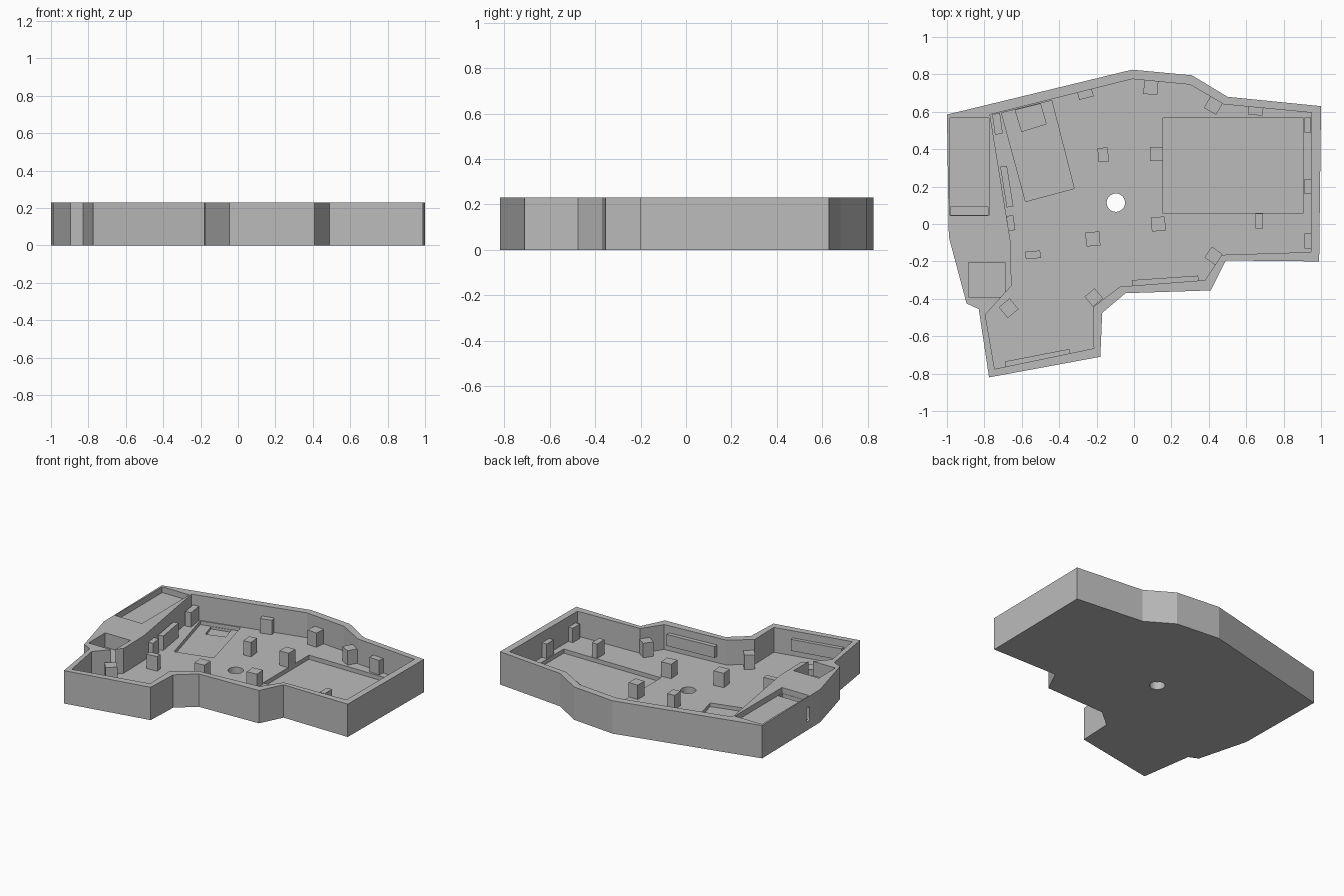
import bpy, bmesh, math
from mathutils import Matrix, Vector

if "Cube" in bpy.data.objects:
    bpy.data.objects.remove(bpy.data.objects["Cube"])

HEIGHT, FLOOR, POST_TOP = 0.23, 0.056, 0.157

grey = bpy.data.materials.new("plain grey")
grey.diffuse_color = (0.5, 0.5, 0.5, 1)
grey.use_nodes = True
grey.node_tree.nodes["Principled BSDF"].inputs["Base Color"].default_value = grey.diffuse_color


def prism(name, outline, z0, z1, matrix=None):
    """Extrude a flat outline from z0 to z1."""
    bm = bmesh.new()
    face = bm.faces.new([bm.verts.new((x, y, z0)) for x, y in outline])
    top = bmesh.ops.extrude_face_region(bm, geom=[face])["geom"]
    bmesh.ops.translate(bm, vec=(0, 0, z1 - z0),
                        verts=[v for v in top if isinstance(v, bmesh.types.BMVert)])
    bmesh.ops.recalc_face_normals(bm, faces=bm.faces)
    if matrix:
        bm.transform(matrix)
    mesh = bpy.data.meshes.new(name)
    bm.to_mesh(mesh)
    bm.free()
    mesh.materials.append(grey)
    obj = bpy.data.objects.new(name, mesh)
    bpy.context.collection.objects.link(obj)
    return obj


def rect(x0, x1, y0, y1):
    return [(x0, y0), (x1, y0), (x1, y1), (x0, y1)]


def capsule(length, width, n=10):
    r, h = width / 2, length / 2 - width / 2
    pts = []
    for sx, start in ((1, -90), (-1, 90)):
        for i in range(n + 1):
            a = math.radians(start + 180 * i / n)
            pts.append((sx * h + r * math.cos(a), r * math.sin(a)))
    return pts


def cut(target, cutter):
    mod = target.modifiers.new(cutter.name, "BOOLEAN")
    mod.operation, mod.solver, mod.object = "DIFFERENCE", "EXACT", cutter
    bpy.context.view_layer.objects.active = target
    bpy.ops.object.modifier_apply(modifier=mod.name)
    bpy.data.objects.remove(cutter)


# Case body
outer = [(-1, .585), (-.01, .825), (.31, .795), (.5, .68), (1, .63), (.99, -.2),
         (.49, -.195), (.41, -.355), (-.045, -.37), (-.17, -.475), (-.18, -.71),
         (-.775, -.82), (-.83, -.455), (-.895, -.425), (-.99, -.07)]
inner = [(-.77, .585), (-.01, .775), (.3, .745), (.48, .64), (.95, .595), (.945, -.15),
         (.47, -.165), (.38, -.3), (-.075, -.335), (-.22, -.445), (-.215, -.665),
         (-.745, -.775), (-.795, -.485), (-.655, -.33), (-.66, -.095)]
case = prism("case", outer, 0, HEIGHT)

# Main cavity, floor recesses and the pockets in the thick left side
cut(case, prism("cavity", inner, FLOOR, 0.3))
cut(case, prism("battery_recess", rect(.152, .905, .06, .568), .027, FLOOR + .01))
cut(case, prism("board_recess", [(-.708, .594), (-.44, .66), (-.32, .19), (-.58, .12)],
                .03, FLOOR + .004))
cut(case, prism("port_recess", [(-.635, .609), (-.5, .642), (-.47, .535), (-.6, .495)],
                .013, FLOOR + .002))
cut(case, prism("side_pocket", rect(-.985, -.775, .045, .568), .19, 0.3))
cut(case, prism("switch_channel", rect(-.98, -.78, .047, .09), .06, 0.2))
cut(case, prism("deep_pocket", rect(-.885, -.69, -.39, -.205), .13, 0.3))

# Round hole through the floor
hole = [(-.097 + .049 * math.cos(a), .114 + .049 * math.sin(a))
        for a in (math.tau * i / 32 for i in range(32))]
cut(case, prism("floor_hole", hole, -.1, .1))

# Rounded port through the back wall and slot through the left wall
along = Vector((.99, .24, 0)).normalized()
across = Vector((-along.y, along.x, 0))
port = Matrix((along, (0, 0, 1), across)).transposed().to_4x4()
port.translation = (-.575, .655, .05)
cut(case, prism("port_opening", capsule(.15, .07), -.06, .1, port))
slot = Matrix(((0, 0, 1), (1, 0, 0), (0, 1, 0))).to_4x4()
slot.translation = (-1, .068, .11)
cut(case, prism("switch_slot", [(-y, x) for x, y in capsule(.1, .036)], -.1, .04, slot))

# Support posts: x, y, size x, size y, turn in degrees
posts = [(.09, .73, .075, .075, -5), (.425, .635, .075, .075, -30),
         (.65, .605, .08, .045, -5), (.93, .53, .035, .08, 0), (.93, .2, .035, .08, 0),
         (.93, -.09, .035, .08, 0), (.67, .015, .04, .08, 0), (.13, 0, .075, .075, 5),
         (.12, .375, .07, .075, 0), (-.165, .37, .055, .075, 5),
         (-.22, -.08, .075, .075, 5), (-.54, -.165, .08, .04, 5),
         (-.215, -.393, .07, .07, 40), (-.67, -.45, .075, .075, 40),
         (.425, -.17, .07, .07, -35), (-.73, .535, .042, .11, 8),
         (-.68, .2, .036, .22, 9), (-.658, .005, .036, .08, 8),
         (-.26, .695, .08, .045, 15)]
for x, y, sx, sy, turn in posts:
    m = Matrix.Translation((x, y, 0)) @ Matrix.Rotation(math.radians(turn), 4, "Z")
    prism("support_post", rect(-sx / 2, sx / 2, -sy / 2, sy / 2), FLOOR - .005, POST_TOP, m)

# Raised pads on the inside of the front walls
prism("front_wall_pad", [(-.01, -.333), (.345, -.306), (.343, -.276), (-.01, -.3)], .1, .18)
prism("lower_wall_pad", [(-.69, -.768), (-.34, -.695), (-.345, -.668), (-.69, -.735)], .1, .18)
